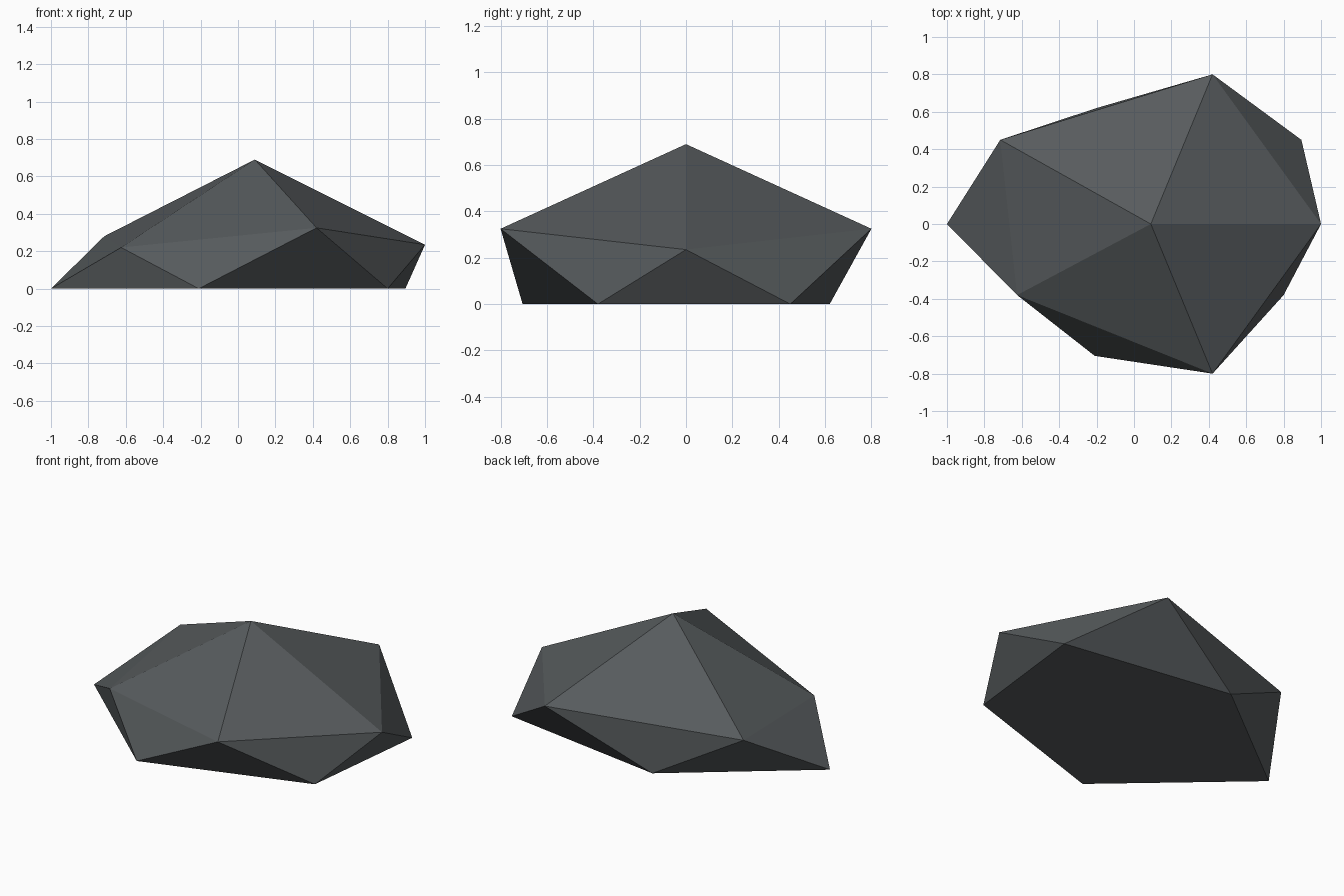
import bpy
import bmesh

if "Cube" in bpy.data.objects:
    bpy.data.objects.remove(bpy.data.objects["Cube"])

# Slate colour
slate = bpy.data.materials.new("dark_slate")
slate.diffuse_color = (0.095, 0.105, 0.11, 1.0)
slate.use_nodes = True
slate.node_tree.nodes["Principled BSDF"].inputs["Base Color"].default_value = slate.diffuse_color

# Control rings: a shoulder ring staggered against a ground ring, counterclockwise
peak = (0.09, 0.0, 0.69)
shoulder = [(1.0, 0.0, 0.235), (0.42, 0.80, 0.325), (-0.715, 0.45, 0.28),
            (-0.625, -0.38, 0.22), (0.42, -0.80, 0.325)]
ground = [(0.895, 0.45), (-0.20, 0.62), (-1.0, 0.0), (-0.21, -0.705), (0.80, -0.38)]

bm = bmesh.new()
top = bm.verts.new(peak)
upper = [bm.verts.new(p) for p in shoulder]
lower = [bm.verts.new((x, y, 0.0)) for x, y in ground]

# Peak facets and the zigzag band of side facets
for i in range(5):
    j = (i + 1) % 5
    bm.faces.new((top, upper[i], upper[j]))
    bm.faces.new((upper[i], lower[i], upper[j]))
    bm.faces.new((lower[i], lower[j], upper[j]))

# Flat underside
bm.faces.new(lower[::-1])
bmesh.ops.recalc_face_normals(bm, faces=bm.faces[:])

mesh = bpy.data.meshes.new("rock")
bm.to_mesh(mesh)
bm.free()
mesh.materials.append(slate)
rock = bpy.data.objects.new("rock", mesh)
bpy.context.collection.objects.link(rock)
